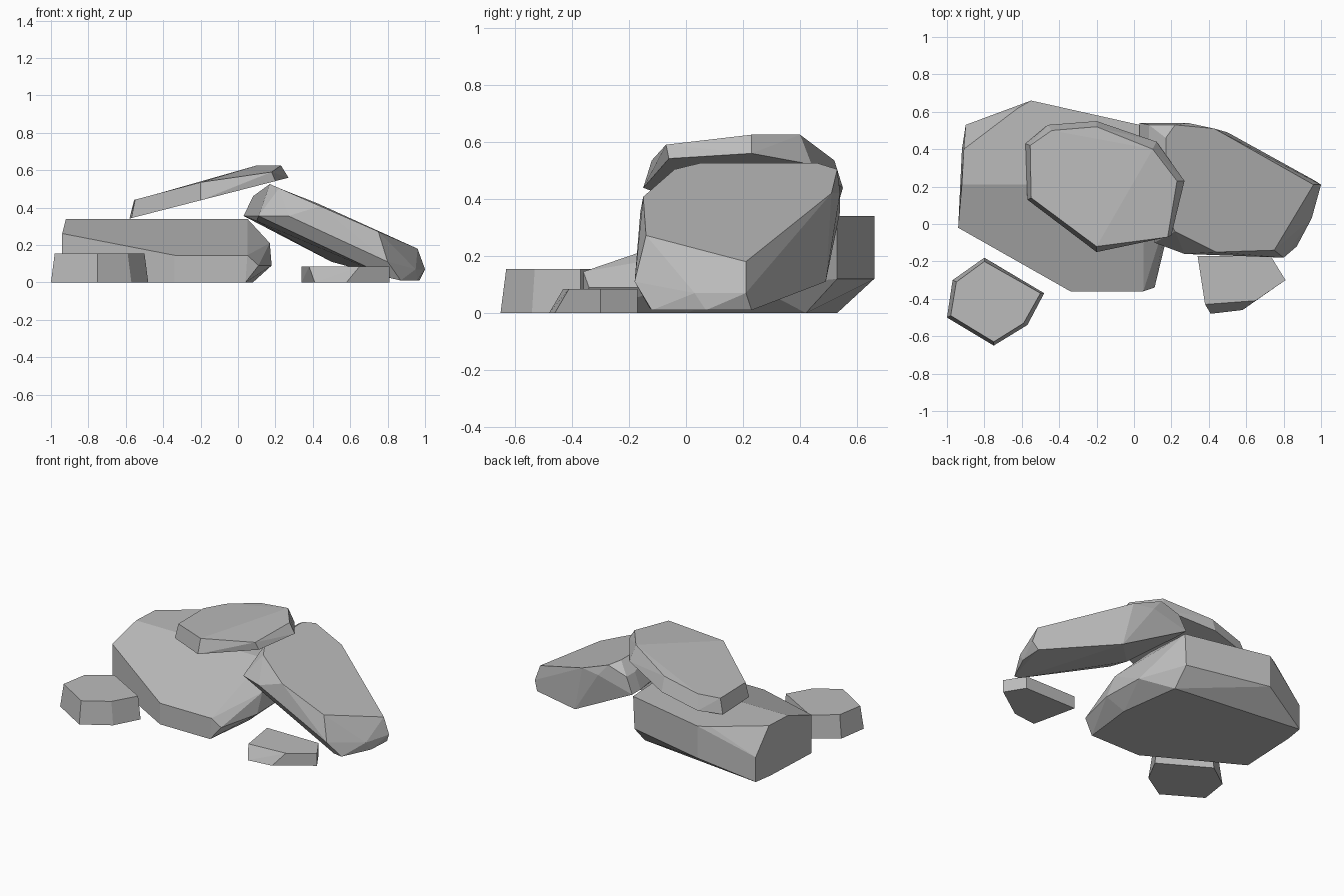
import bpy
import bmesh
from math import radians

default_cube = bpy.data.objects.get("Cube")
if default_cube:
    bpy.data.objects.remove(default_cube, do_unlink=True)

# Single stone colour
stone = bpy.data.materials.new("stone_grey")
stone.use_nodes = True
grey = (.5, .5, .5, 1)
stone.diffuse_color = grey
stone.node_tree.nodes["Principled BSDF"].inputs["Base Color"].default_value = grey


def level(height):
    """Horizontal plane at a given height."""
    return lambda x, y: height


def tilted(height, x_slope=0, y_slope=0):
    """Sloping plane, with its height measured at the origin."""
    return lambda x, y: height + x_slope * x + y_slope * y


def ring(plane, *corners):
    """Lay an outline of corners on a plane."""
    return [(x, y, plane(x, y)) for x, y in corners]


def make_rock(name, *rings):
    """Chisel one faceted rock around its corner rings."""
    bm = bmesh.new()
    for corners in rings:
        for corner in corners:
            bm.verts.new(corner)
    hull = bmesh.ops.convex_hull(bm, input=bm.verts[:])
    spare = {item for key in ("geom_interior", "geom_unused") for item in hull[key]
             if isinstance(item, bmesh.types.BMVert)}
    bmesh.ops.delete(bm, geom=list(spare), context='VERTS')
    # Merge nearly coplanar triangles into broad facets
    bmesh.ops.dissolve_limit(bm, angle_limit=radians(4), verts=bm.verts[:], edges=bm.edges[:])
    bmesh.ops.recalc_face_normals(bm, faces=bm.faces[:])
    mesh = bpy.data.meshes.new(name)
    bm.to_mesh(mesh)
    bm.free()
    mesh.materials.append(stone)
    rock = bpy.data.objects.new(name, mesh)
    bpy.context.collection.objects.link(rock)
    return rock


# Large base boulder: flat crown, sloping front, chipped back corner
front_slope = tilted(.268, y_slope=.342)
make_rock(
    "base_boulder",
    ring(level(.34), (-.92, .21), (-.91, .4), (-.62, .62), (-.55, .66), (.03, .53), (.05, .21)),
    ring(front_slope, (-.94, -.02), (-.34, -.36), (.05, -.36)),
    ring(level(.17), (-.9, .53)),
    ring(level(.21), (.17, .02)),
    ring(level(.09), (.11, -.34), (.18, -.05), (.17, .25)),
    ring(level(.12), (-.55, .66), (.02, .53)),
    ring(level(0), (-.94, -.02), (-.34, -.36), (.04, -.36), (.08, 0), (.02, .42), (-.9, .53), (-.92, .4)),
)

# Long slab leaning down to the side
slab_top = tilted(.6, x_slope=-.4375)
slab_under = tilted(.37, x_slope=-.425)
make_rock(
    "leaning_slab",
    ring(slab_top, (.17, .05), (.17, .46), (.22, .53), (.38, .515), (.96, .21), (.75, -.14), (.44, -.15), (.22, -.04)),
    ring(level(.46), (.08, .44), (.08, .53)),
    ring(level(.355), (.11, -.1), (.27, -.16), (.03, .45), (.03, .54)),
    ring(level(.42), (.29, .54), (.43, .51)),
    ring(level(.11), (.8, -.18), (.5, .49)),
    ring(level(.07), (1, .21), (.95, .03)),
    ring(slab_under, (.1, .05), (.06, .5), (.82, -.13), (.69, .38)),
    ring(level(.01), (.87, -.12), (.96, .07), (.97, .23)),
)

# Thin cap stone tipped across the pile
cap_under = tilted(.49, x_slope=.257)
cap_top = tilted(.588, x_slope=.265)
make_rock(
    "cap_stone",
    ring(cap_under, (-.58, .43), (-.57, .13), (-.2, -.15), (.2, -.06),
         (.27, .23), (.12, .44), (-.2, .55), (-.46, .53)),
    ring(cap_top, (-.555, .42), (-.55, .14), (-.2, -.12), (-.2, .52), (-.44, .5)),
    ring(level(.59), (.18, -.07)),
    ring(level(.625), (.14, .3), (.23, .23), (.1, .4)),
)

# Small separate stone with a slightly bevelled crown
make_rock(
    "small_side_stone",
    ring(level(0), (-1, -.5), (-.75, -.65), (-.57, -.54), (-.48, -.37), (-.8, -.18), (-.97, -.3)),
    ring(level(.155), (-.98, -.49), (-.75, -.63), (-.59, -.53), (-.5, -.37), (-.8, -.2), (-.95, -.31)),
)

# Low stone in front of the slab
make_rock(
    "low_front_stone",
    ring(level(.085), (.34, -.17), (.38, -.43), (.65, -.41), (.81, -.3), (.73, -.17)),
    ring(level(0), (.34, -.17), (.41, -.48), (.58, -.46), (.81, -.3), (.73, -.17)),
)
